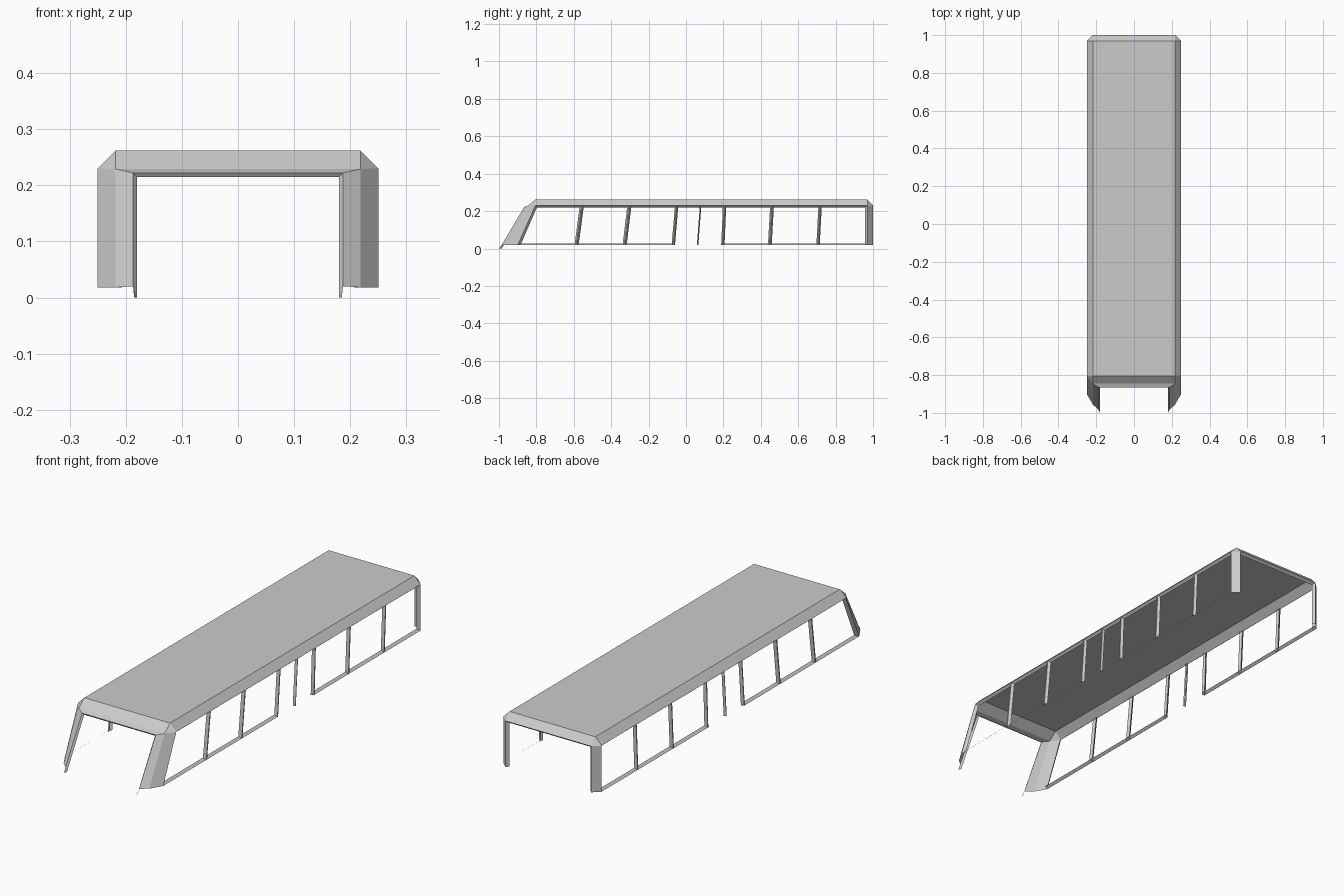
import bpy

if "Cube" in bpy.data.objects:
    bpy.data.objects.remove(bpy.data.objects["Cube"])

W, S = 0.25, 0.218          # outer side, inner edge of the corner chamfer
TOP, EAVE, SILL = 0.262, 0.23, 0.018
INNER = 0.238               # inner edge of the bevelled window reveals


def sheet(name, *rows):
    """Loft faces between point rows of equal length, mirrored across x = 0."""
    n = len(rows[0])
    verts = [p for row in rows for p in row]
    faces = []
    for r in range(len(rows) - 1):
        for i in range(n - 1):
            a = r * n + i
            faces.append((a, a + 1, a + n + 1, a + n))
    me = bpy.data.meshes.new(name)
    me.from_pydata(verts, [], faces)
    me.validate()
    ob = bpy.data.objects.new(name, me)
    bpy.context.collection.objects.link(ob)
    mod = ob.modifiers.new("mirror", 'MIRROR')
    mod.use_axis[0] = True
    return ob


def corner(name, pts):
    me = bpy.data.meshes.new(name)
    me.from_pydata(pts, [], [(0, 1, 2)])
    ob = bpy.data.objects.new(name, me)
    bpy.context.collection.objects.link(ob)
    ob.modifiers.new("mirror", 'MIRROR')


FY, RY = -0.805, 0.97       # ends of the flat roof

# Roof panel, side chamfer and the downward lip over the side windows
sheet("roof_side", *[
    [(0, y, TOP), (S, y, TOP), (W, y, EAVE), (INNER, y + lip, 0.22)]
    for y, lip in ((FY, 0.006), (RY, -0.014))])

# Rear roof chamfer with the lip over the rear window
sheet("rear_header",
      [(0, RY, TOP), (0, 1.0, EAVE), (0, 0.988, 0.22)],
      [(S, RY, TOP), (S, 1.0, EAVE), (0.207, 0.988, 0.22)])
corner("rear_roof_corner", [(S, RY, TOP), (W, RY, EAVE), (S, 1.0, EAVE)])

# Front roof chamfer, brow and lip over the windscreen
sheet("front_header",
      [(0, FY, TOP), (0, -0.845, 0.229), (0, -0.865, 0.222), (0, -0.86, 0.215)],
      [(S, FY, TOP), (S, -0.845, 0.229), (0.187, -0.865, 0.222), (0.18, -0.86, 0.215)])
corner("front_roof_corner", [(S, FY, TOP), (W, FY, EAVE), (S, -0.845, 0.229)])

# Raked front pillar: side reveal, two facets, windscreen reveal
sheet("front_pillar",
      [(INNER, -0.797, 0.22), (W, FY, EAVE), (S, -0.845, 0.229),
       (0.187, -0.865, 0.222), (0.18, -0.86, 0.215)],
      [(INNER, -0.885, SILL), (W, -0.90, SILL), (S, -0.955, SILL),
       (0.187, -0.985, 0.02), (0.18, -0.985, 0.0)])
corner("windscreen_edge_tip", [(0.187, -0.985, 0.02), (0.185, -1.0, 0.0), (0.18, -0.985, 0.0)])

# Upright rear corner pillar with reveals
sheet("rear_pillar", *[
    [(INNER, 0.956, z - d), (W, RY, z), (S, 1.0, z), (0.207, 0.988, z - d)]
    for z, d in ((EAVE, 0.01), (SILL, 0.0))])

# Bevelled sills, broken by the doorway
for name, y0, y1 in (("front_window_sill", -0.90, -0.065), ("rear_window_sill", 0.19, RY)):
    sheet(name, *[[(W, y, SILL), (INNER, y, 0.028)] for y in (y0, y1)])

# Leaning window posts: bottom y, top y, overall width
posts = [(-0.585, -0.557, 0.022), (-0.328, -0.303, 0.022), (-0.068, -0.050, 0.018),
         (0.062, 0.078, 0.008), (0.197, 0.206, 0.018), (0.448, 0.460, 0.020),
         (0.706, 0.717, 0.018)]
for i, (yb, yt, w) in enumerate(posts):
    sheet(f"window_post_{i + 1}", *[
        [(INNER, y - w / 2, z), (W, y - w / 8, z), (W, y + w / 8, z), (INNER, y + w / 2, z)]
        for y, z in ((yb, SILL), (yt, 0.228))])
